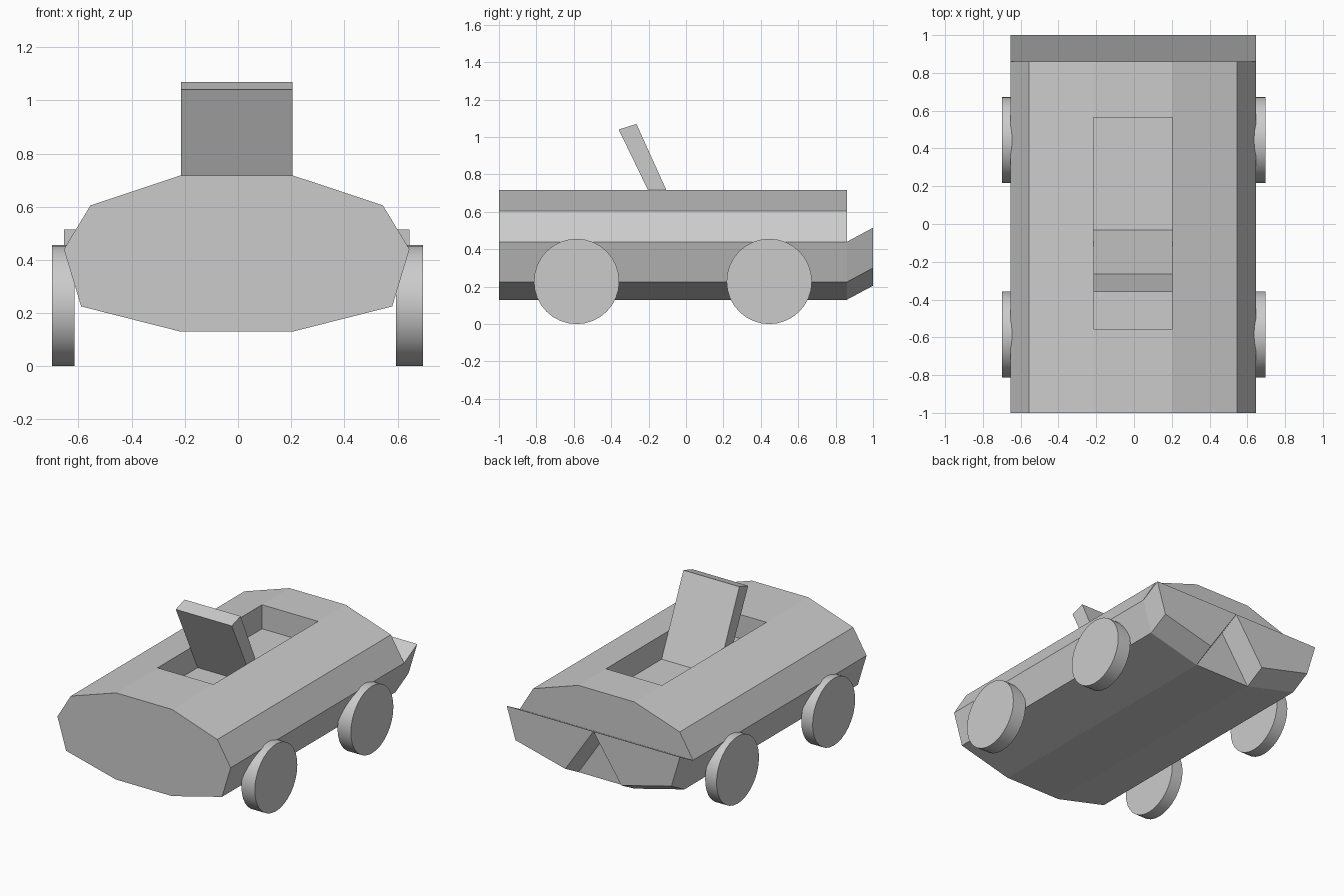
import bpy
import bmesh
import math
from mathutils import Matrix, Vector

cube = bpy.data.objects.get("Cube")
if cube:
    bpy.data.objects.remove(cube)

GREY = (0.6, 0.6, 0.6, 1)
grey = bpy.data.materials.new("plain grey")
grey.use_nodes = True
grey.diffuse_color = GREY
grey.node_tree.nodes["Principled BSDF"].inputs["Base Color"].default_value = GREY

CENTRE = -0.005  # the hull sits a hair to the right


def finish(name, bm):
    bmesh.ops.recalc_face_normals(bm, faces=bm.faces)
    mesh = bpy.data.meshes.new(name)
    bm.to_mesh(mesh)
    bm.free()
    mesh.materials.append(grey)
    obj = bpy.data.objects.new(name, mesh)
    bpy.context.collection.objects.link(obj)
    return obj


def loft(rings):
    """Skin a list of matching point loops and cap both ends."""
    bm = bmesh.new()
    loops = [[bm.verts.new(p) for p in ring] for ring in rings]
    n = len(loops[0])
    for a, b in zip(loops, loops[1:]):
        for i in range(n):
            j = (i + 1) % n
            bm.faces.new((a[i], a[j], b[j], b[i]))
    bm.faces.new(loops[0])
    bm.faces.new(loops[-1])
    return bm


# Hull: ten-sided section, with the middle of the deck sunk as a cockpit
half = [(0.21, 0.13), (0.585, 0.225), (0.65, 0.44), (0.55, 0.605), (0.21, 0.718)]
section = half + [(-x, z) for x, z in reversed(half)]
stations = (-1, -0.555, 0.565, 0.86)
bm = loft([[(CENTRE + x, y, z) for x, z in section] for y in stations])
bmesh.ops.recalc_face_normals(bm, faces=bm.faces)
deck = max(bm.faces, key=lambda f: f.calc_center_median().z - abs(f.calc_center_median().y))
sunk = bmesh.ops.extrude_face_region(bm, geom=[deck])
floor = [v for v in sunk["geom"] if isinstance(v, bmesh.types.BMVert)]
bmesh.ops.translate(bm, vec=(0, 0, -0.163), verts=floor)
if deck.is_valid:
    bmesh.ops.delete(bm, geom=[deck], context="FACES_ONLY")
finish("hull", bm)

# Seat back: slanted slab rising from the cockpit floor
slab = [(-0.125, 0.555), (-0.032, 0.555), (-0.265, 1.07), (-0.36, 1.04)]
finish("seat_back", loft([[(CENTRE + x, y, z) for y, z in slab] for x in (-0.21, 0.21)]))

# End flaps: lower half of the hull section swept back and up, split by a V notch
for name, side in (("left_flap", 1), ("right_flap", -1)):
    outline = [(0, 0.44)] + half[:3]
    finish(name, loft([[(CENTRE + side * x, y, z + lift) for x, z in outline]
                       for y, lift in ((0.86, 0), (1.0, 0.075))]))

# Wheels
for side, inner, outer in (("left", 0.595, 0.695), ("right", -0.615, -0.70)):
    for end, y in (("front", -0.585), ("rear", 0.445)):
        bm = bmesh.new()
        bmesh.ops.create_cone(bm, cap_ends=True, segments=32, radius1=0.228,
                              radius2=0.228, depth=abs(outer - inner))
        bmesh.ops.transform(bm, verts=bm.verts, matrix=Matrix.Translation(
            Vector(((inner + outer) / 2, y, 0.228))) @ Matrix.Rotation(math.pi / 2, 4, "Y"))
        wheel = finish(f"{end}_{side}_wheel", bm)
        for face in wheel.data.polygons:
            face.use_smooth = len(face.vertices) == 4
        for edge in wheel.data.edges:
            a, b = (wheel.data.vertices[i].co.x for i in edge.vertices)
            edge.use_edge_sharp = abs(a - b) < 0.01
